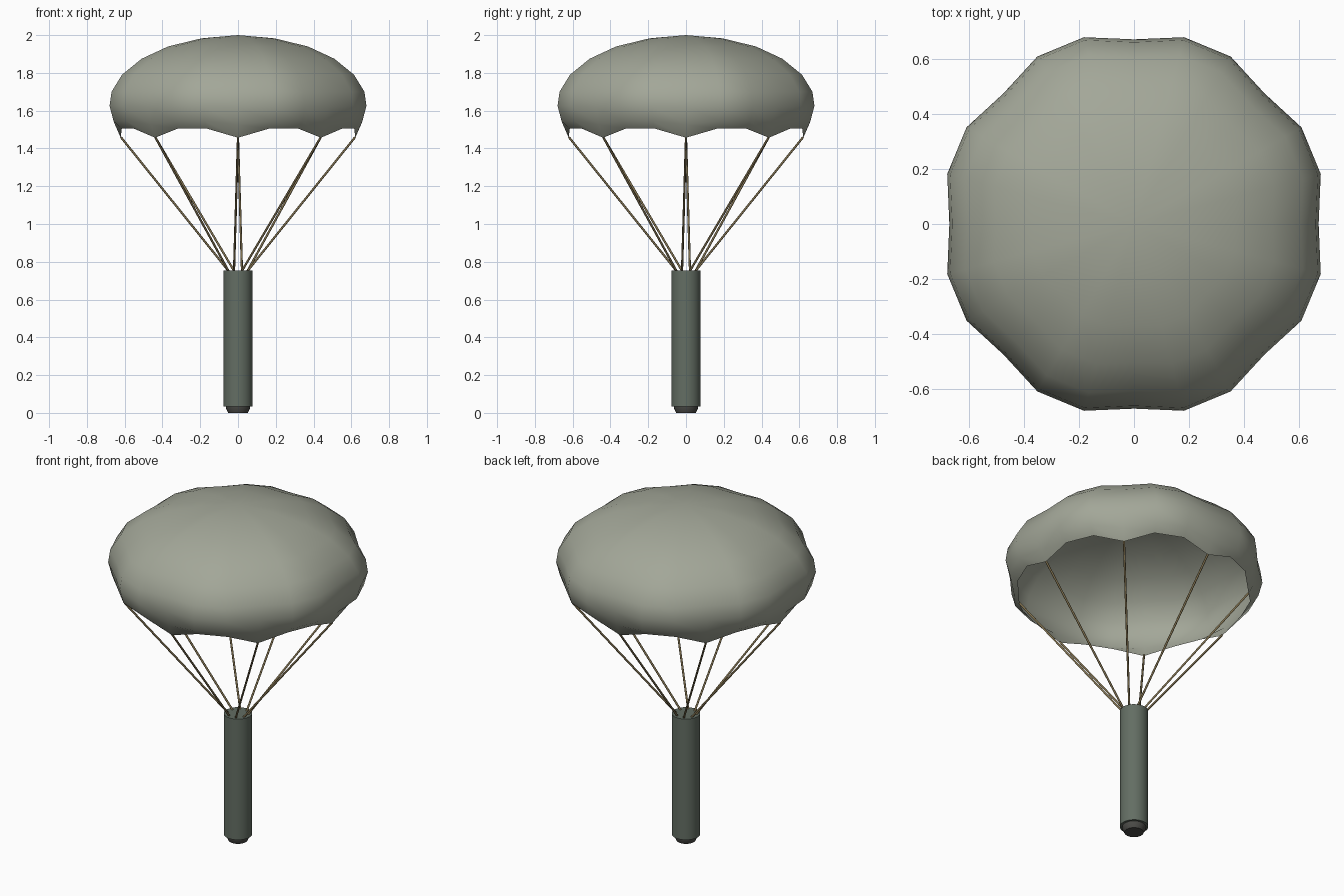
import bpy, bmesh, math
from mathutils import Vector

if "Cube" in bpy.data.objects:
    bpy.data.objects.remove(bpy.data.objects["Cube"], do_unlink=True)


def material(name, rgb):
    m = bpy.data.materials.new(name)
    m.use_nodes = True
    m.diffuse_color = (*rgb, 1)
    bsdf = m.node_tree.nodes["Principled BSDF"]
    bsdf.inputs["Base Color"].default_value = (*rgb, 1)
    bsdf.inputs["Roughness"].default_value = 0.8
    return m


CLOTH = material("pale olive cloth", (0.365, 0.385, 0.315))
METAL = material("grey green metal", (0.125, 0.155, 0.125))
DARK = material("dark grey metal", (0.07, 0.07, 0.063))
ROPE = material("brown cord", (0.21, 0.16, 0.075))

GORES = 8


def polar(r, angle, z):
    return Vector((r * math.cos(angle), r * math.sin(angle), z))


def finish(name, bm, mat, angle):
    bm.normal_update()
    me = bpy.data.meshes.new(name)
    bm.to_mesh(me)
    bm.free()
    me.materials.append(mat)
    ob = bpy.data.objects.new(name, me)
    bpy.context.collection.objects.link(ob)
    bpy.ops.object.select_all(action="DESELECT")
    ob.select_set(True)
    bpy.context.view_layer.objects.active = ob
    bpy.ops.object.shade_smooth_by_angle(angle=math.radians(angle))
    return ob


def loft(bm, rings):
    """Bridge rings listed from top to bottom, facing outward."""
    n = len(rings[0])
    for up, low in zip(rings, rings[1:]):
        for i in range(n):
            j = (i + 1) % n
            bm.faces.new((up[i], low[i], low[j], up[j]))


def turned(name, profile, mat, sides=24):
    bm = bmesh.new()
    rings = [[bm.verts.new(polar(r, math.tau * i / sides, z)) for i in range(sides)]
             for r, z in profile]
    loft(bm, rings)
    bm.faces.new(rings[0])
    bm.faces.new(rings[-1][::-1])
    return finish(name, bm, mat, 35)


# Canopy: puffed gores pulled in along every seam, with a scalloped hem
canopy_profile = [(0.20, 1.983), (0.383, 1.94), (0.528, 1.875), (0.636, 1.79),
                  (0.693, 1.70), (0.704, 1.625), (0.682, 1.545), (0.637, 1.505)]
hem = len(canopy_profile) - 1
bm = bmesh.new()
rings = []
for k, (r, z) in enumerate(canopy_profile):
    ring = []
    for i in range(GORES * 3):
        seam = i % 3 == 0
        pull = 1 - (0.025 if k == hem else 0.045) if seam else 1
        drop = 0.048 * (k / hem) ** 6 if seam else 0
        ring.append(bm.verts.new(polar(r * pull, math.tau * i / (GORES * 3), z - drop)))
    rings.append(ring)
loft(bm, rings)
crown = bm.verts.new((0, 0, 2))
for i, v in enumerate(rings[0]):
    bm.faces.new((crown, v, rings[0][(i + 1) % len(rings[0])]))
finish("canopy", bm, CLOTH, 80)

# Suspension cords, twisted half a gore between hem and canister
for i in range(GORES):
    a = math.tau * i / GORES
    top = polar(0.62, a, 1.46)
    end = polar(0.055, a - math.pi / GORES, 0.752)
    axis = top - end
    bm = bmesh.new()
    bmesh.ops.create_cone(bm, cap_ends=True, segments=8, radius1=0.0058,
                          radius2=0.0058, depth=axis.length)
    cord = finish(f"cord_{i + 1}", bm, ROPE, 60)
    cord.rotation_mode = "QUATERNION"
    cord.rotation_quaternion = axis.to_track_quat("Z", "Y")
    cord.location = (top + end) / 2

# Canister and its stepped nose
turned("canister", [(0.077, 0.755), (0.077, 0.035)], METAL)
turned("nose", [(0.064, 0.04), (0.064, 0.025), (0.052, 0.0)], DARK)
